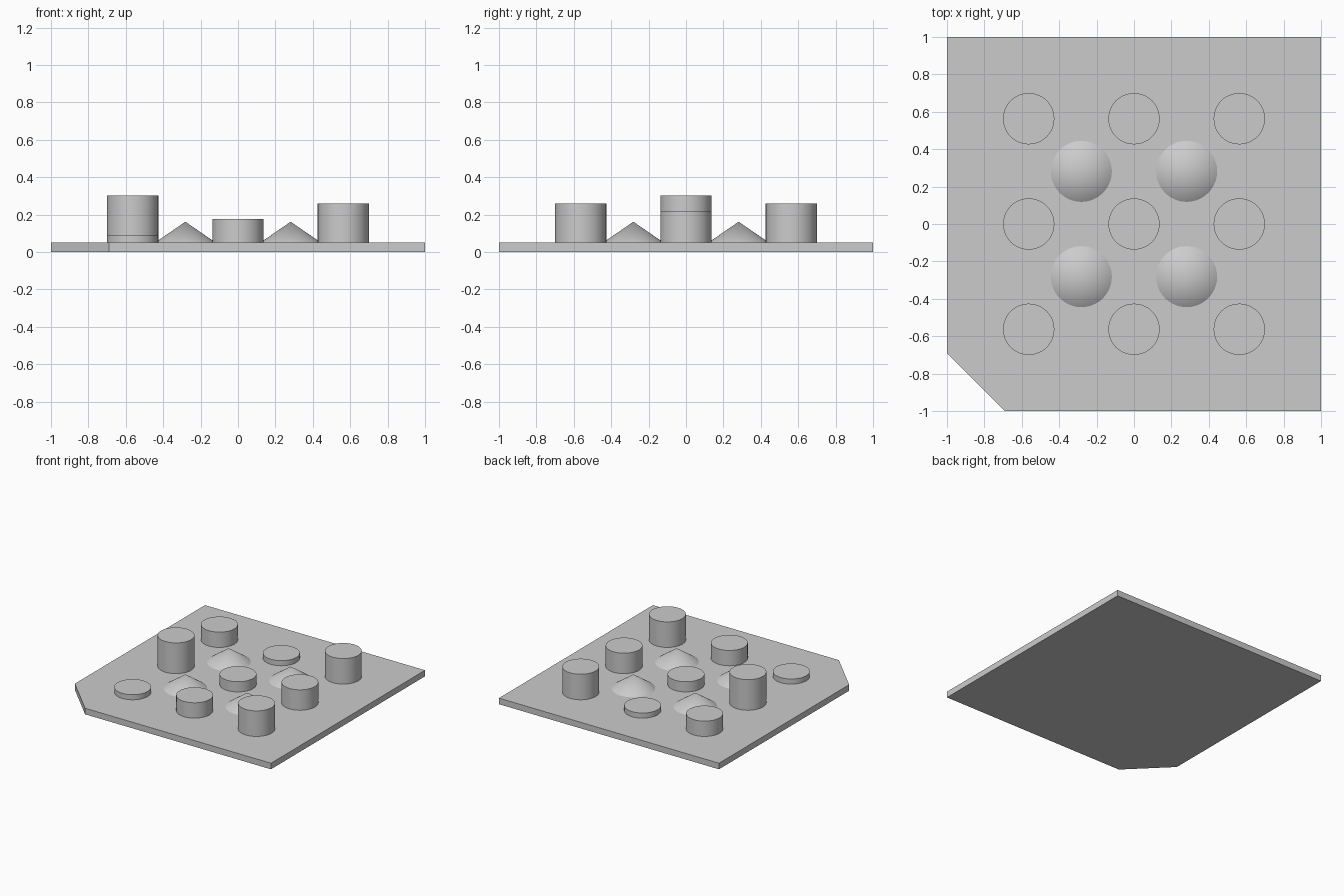
import bpy
import bmesh
import math

old = bpy.data.objects.get("Cube")
if old:
    bpy.data.objects.remove(old, do_unlink=True)

grey = bpy.data.materials.new("plain_grey")
grey.use_nodes = True
colour = (0.6, 0.6, 0.6, 1)
grey.diffuse_color = colour
grey.node_tree.nodes["Principled BSDF"].inputs["Base Color"].default_value = colour

PLATE = 0.05      # plate thickness
STEP = 0.042      # height of one peg level
PITCH = 0.563     # peg spacing


def finish(obj, name):
    obj.name = name
    obj.data.name = name
    obj.data.materials.append(grey)
    return obj


def round_part(name, x, y, r_bottom, r_top, height):
    """Upright cylinder or cone standing on the plate."""
    bpy.ops.mesh.primitive_cone_add(
        vertices=64, radius1=r_bottom, radius2=r_top, depth=height,
        location=(x, y, PLATE + height / 2))
    bpy.ops.object.shade_smooth_by_angle(angle=math.radians(30))
    return finish(bpy.context.object, name)


# Base plate with one clipped corner
outline = [(-0.69, -1), (1, -1), (1, 1), (-1, 1), (-1, -0.69)]
mesh = bpy.data.meshes.new("base_plate")
bm = bmesh.new()
bottom = bm.faces.new([bm.verts.new((x, y, 0)) for x, y in outline])
top = bmesh.ops.extrude_face_region(bm, geom=[bottom])
bmesh.ops.translate(bm, vec=(0, 0, PLATE),
                    verts=[v for v in top["geom"] if isinstance(v, bmesh.types.BMVert)])
bmesh.ops.recalc_face_normals(bm, faces=bm.faces)
bm.to_mesh(mesh)
bm.free()
plate = bpy.data.objects.new("base_plate", mesh)
bpy.context.collection.objects.link(plate)
finish(plate, "base_plate")

# Pegs in a three by three grid, heights counted in levels
levels = {"front": (1, 3, 5), "middle": (6, 2, 4), "back": (3, 1, 5)}
for row, (row_name, heights) in enumerate(levels.items()):
    for col, level in enumerate(heights):
        side = ("right", "centre", "left")[col]
        round_part(f"peg_{row_name}_{side}", (col - 1) * PITCH, (row - 1) * PITCH,
                   0.137, 0.137, level * STEP)

# Cones between the pegs
for sy, row_name in ((-1, "front"), (1, "back")):
    for sx, side in ((-1, "right"), (1, "left")):
        round_part(f"cone_{row_name}_{side}", sx * PITCH / 2, sy * PITCH / 2,
                   0.163, 0, 0.112)
